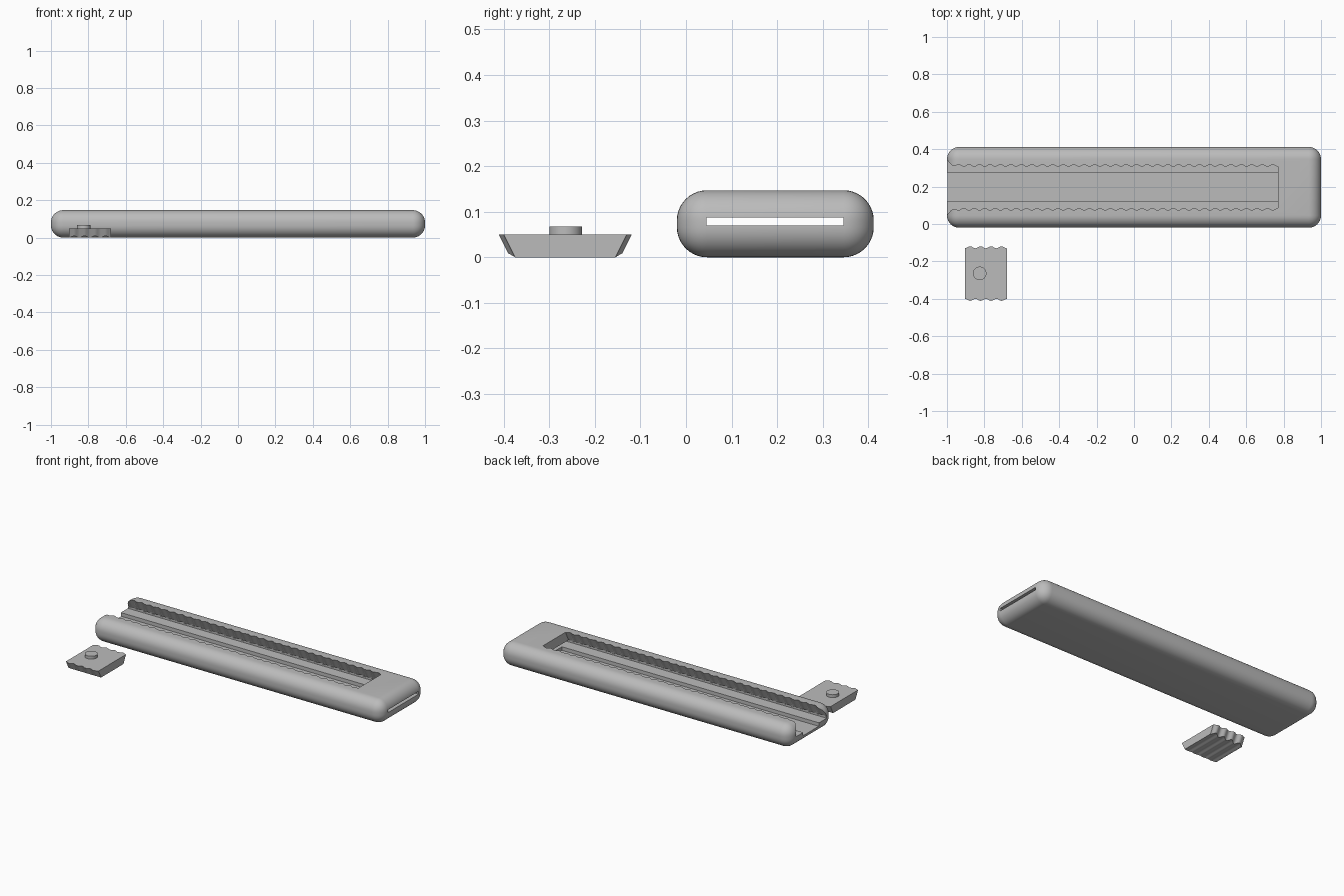
import bpy, bmesh, math
from mathutils import Matrix, Vector

cube = bpy.data.objects.get("Cube")
if cube:
    bpy.data.objects.remove(cube, do_unlink=True)

PITCH = 0.056          # tooth spacing
DEPTH = 0.011          # tooth depth
BODY_Y, SLIDER_Y = 0.196, -0.265
STOP_X = 0.77          # closed end of the channel

grey = bpy.data.materials.new("plain grey")
grey.use_nodes = True
colour = (0.5, 0.5, 0.5, 1)
grey.diffuse_color = colour
grey.node_tree.nodes["Principled BSDF"].inputs["Base Color"].default_value = colour


def finish(name, bm):
    bmesh.ops.recalc_face_normals(bm, faces=bm.faces)
    mesh = bpy.data.meshes.new(name)
    bm.to_mesh(mesh)
    bm.free()
    mesh.materials.append(grey)
    obj = bpy.data.objects.new(name, mesh)
    bpy.context.collection.objects.link(obj)
    return obj


def box(name, low, high, bevel=0):
    low, high = Vector(low), Vector(high)
    bm = bmesh.new()
    bmesh.ops.create_cube(bm, size=1, matrix=Matrix.Translation((low + high) / 2)
                          @ Matrix.Diagonal((*(high - low), 1)))
    if bevel:
        bmesh.ops.bevel(bm, geom=bm.edges[:], offset=bevel, segments=10,
                        profile=0.5, affect='EDGES')
    return finish(name, bm)


def loft(name, start, end, section):
    """Join cross-sections (lists of y, z) taken along x."""
    bm = bmesh.new()
    count = round((end - start) / PITCH * 8)
    rings = []
    for i in range(count + 1):
        x = start + (end - start) * i / count
        rings.append([bm.verts.new((x, y, z)) for y, z in section(x)])
    for a, b in zip(rings, rings[1:]):
        for k in range(len(a)):
            n = (k + 1) % len(a)
            bm.faces.new((a[k], a[n], b[n], b[k]))
    bm.faces.new(rings[0])
    bm.faces.new(rings[-1])
    return finish(name, bm)


def wave(x, origin):
    """0 at the origin, rising to 1 half a pitch later."""
    return 0.5 - 0.5 * math.cos(math.tau * (x - origin) / PITCH)


def trapezoid(centre, low_z, low_half, high_z, high_half):
    return [(centre - low_half, low_z), (centre + low_half, low_z),
            (centre + high_half, high_z), (centre - high_half, high_z)]


def cut(target, cutter):
    mod = target.modifiers.new("cut", 'BOOLEAN')
    mod.operation, mod.solver, mod.object = 'DIFFERENCE', 'EXACT', cutter
    bpy.context.view_layer.objects.active = target
    bpy.ops.object.modifier_apply(modifier=mod.name)
    bpy.data.objects.remove(cutter, do_unlink=True)


def smooth(obj):
    bpy.ops.object.select_all(action='DESELECT')
    obj.select_set(True)
    bpy.context.view_layer.objects.active = obj
    bpy.ops.object.shade_smooth_by_angle(angle=math.radians(32))


# Rounded handle
handle = box("handle", (-1, -0.02, 0), (1, 0.412, 0.147), bevel=0.066)


# Toothed dovetail channel, open at the top and at one end
def channel_section(x):
    out = DEPTH * wave(x, STOP_X)
    return trapezoid(BODY_Y, 0.08, 0.144 + out, 0.16, 0.104 + out)


cut(handle, loft("channel_cutter", STOP_X - 33 * PITCH, STOP_X, channel_section))

# Blade slot through the whole length, and the peg groove under it
cut(handle, box("slot_cutter", (-1.1, 0.045, 0.07), (1.1, 0.346, 0.087)))
cut(handle, box("groove_cutter", (-1.1, 0.12, 0.048), (STOP_X, 0.276, 0.078)))
smooth(handle)


# Separate slider with toothed sides and a ridged grip underneath
SLIDER_START = -0.904


def slider_section(x):
    w = wave(x, SLIDER_START)
    out = DEPTH * (w - 1)
    return trapezoid(SLIDER_Y, 0.009 * w, 0.121 + 0.0045 * w + out, 0.05, 0.146 + out)


slider = loft("slider", SLIDER_START, SLIDER_START + 4 * PITCH, slider_section)
smooth(slider)

# Round peg on the slider
bm = bmesh.new()
bmesh.ops.create_cone(bm, cap_ends=True, segments=40, radius1=0.036, radius2=0.036,
                      depth=0.028, matrix=Matrix.Translation((-0.825, -0.264, 0.054)))
smooth(finish("slider_peg", bm))
